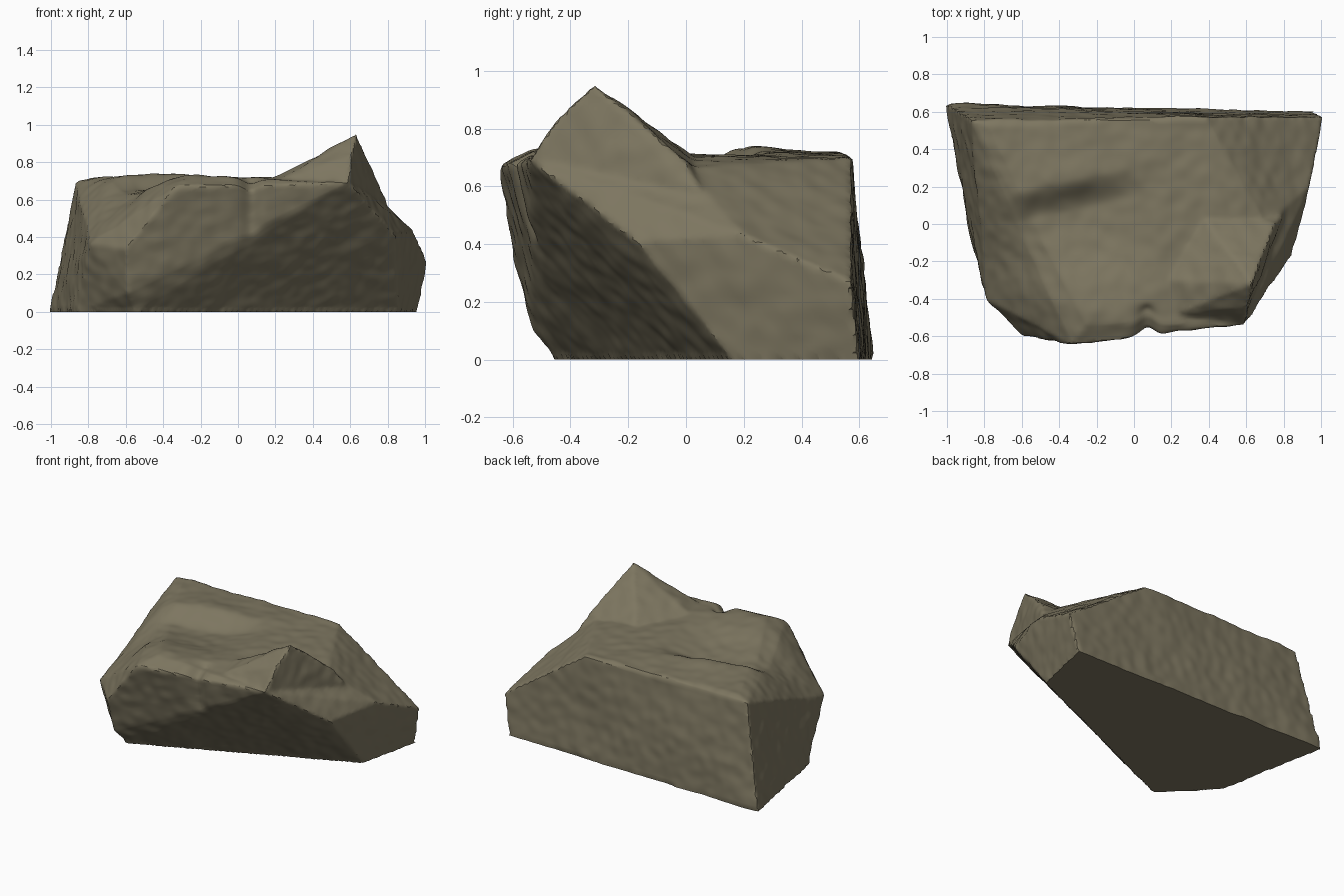
import bpy, bmesh, math
from mathutils import Vector, noise

cube = bpy.data.objects.get("Cube")
if cube:
    bpy.data.objects.remove(cube)


def add_hull(bm, points):
    """Add a convex chunk of stone spanned by its corner points."""
    part = bmesh.new()
    for p in points:
        part.verts.new(p)
    result = bmesh.ops.convex_hull(part, input=part.verts)
    loose = set(result["geom_interior"]) | set(result["geom_unused"])
    bmesh.ops.delete(part, geom=[g for g in loose if isinstance(g, bmesh.types.BMVert)], context="VERTS")
    bmesh.ops.recalc_face_normals(part, faces=part.faces)
    temp = bpy.data.meshes.new("chunk")
    part.to_mesh(temp)
    part.free()
    bm.from_mesh(temp)
    bpy.data.meshes.remove(temp)


def smooth(a, b, t):
    t = min(max((t - a) / (b - a), 0), 1)
    return t * t * (3 - 2 * t)


# Main block: footprint, widest corners, upper rim
footprint = [(-1.01, .645, 0), (.96, .6, 0), (.86, .16, 0), (-.55, -.46, 0), (-.86, -.14, 0)]
middle = [(1.01, .57, .27), (.94, .2, .43), (.84, -.17, .41), (-.59, -.53, .1),
          (-.6, -.6, .34), (-.79, -.4, .36)]
rim = [(-.87, .56, .7), (-.78, .52, .72), (.38, .57, .7), (.7, 0, .66), (.59, -.54, .69),
       (-.33, -.645, .67), (-.25, -.53, .73)]

# Pointed crest at the front left corner
crest = [(.59, -.54, .69), (.61, -.44, .84), (.635, -.32, .95), (.665, -.22, .88), (.75, 0, .68),
         (.8, .06, .56), (.35, -.33, .78), (.15, -.3, .69), (.35, .06, .68), (.2, -.49, .69),
         (.4, -.3, .3), (.7, -.1, .5)]

bm = bmesh.new()
add_hull(bm, footprint + middle + rim)
add_hull(bm, crest)
mesh = bpy.data.meshes.new("boulder")
bm.to_mesh(mesh)
bm.free()
boulder = bpy.data.objects.new("boulder", mesh)
bpy.context.collection.objects.link(boulder)
bpy.context.view_layer.objects.active = boulder
boulder.select_set(True)

# Fuse the chunks into one even skin
remesh = boulder.modifiers.new("fuse", "REMESH")
remesh.mode = "VOXEL"
remesh.voxel_size = 0.015
bpy.ops.object.modifier_apply(modifier=remesh.name)

# Weathering: broad swells, fine ripples, a hollow on top and a notch in the front lip
bm = bmesh.new()
bm.from_mesh(boulder.data)
bm.normal_update()
moves = []
for v in bm.verts:
    p, n = v.co.copy(), v.normal.copy()
    shift = n * (.009 * noise.noise(p * 4) + .006 * noise.noise(p * 13))
    if n.z > .6 and p.z > .4:
        across = smooth(-.75, -.5, p.x) * (1 - smooth(-.25, .2, p.x))
        ledge = .14 + .2 * (p.x + .4)
        step = (1 - smooth(ledge - .09, ledge + .09, p.y)) * smooth(-.5, .02, p.y)
        shift.z -= .08 * across * step
        shift.z += .015 * math.exp(-((p.y - ledge - .11) / .1) ** 2) * across
    if p.y < -.4 and p.z > .2:
        notch = math.exp(-((p.x - .07) / .05) ** 2) * smooth(.2, .65, p.z)
        shift += Vector((0, .045, -.03)) * notch * smooth(-.4, -.52, p.y)
    moves.append((v, p + shift))
for v, p in moves:
    base = v.co.z < .012
    v.co = p
    v.co.z = 0 if base else max(p.z, 0)
bm.to_mesh(boulder.data)
bm.free()

# Stone colour
stone = bpy.data.materials.new("olive_grey_stone")
stone.use_nodes = True
colour = (.205, .181, .117, 1)
stone.diffuse_color = colour
bsdf = next(n for n in stone.node_tree.nodes if n.type == "BSDF_PRINCIPLED")
bsdf.inputs["Base Color"].default_value = colour
bsdf.inputs["Roughness"].default_value = .9
boulder.data.materials.clear()
boulder.data.materials.append(stone)
bpy.ops.object.shade_smooth_by_angle(angle=math.radians(30))
